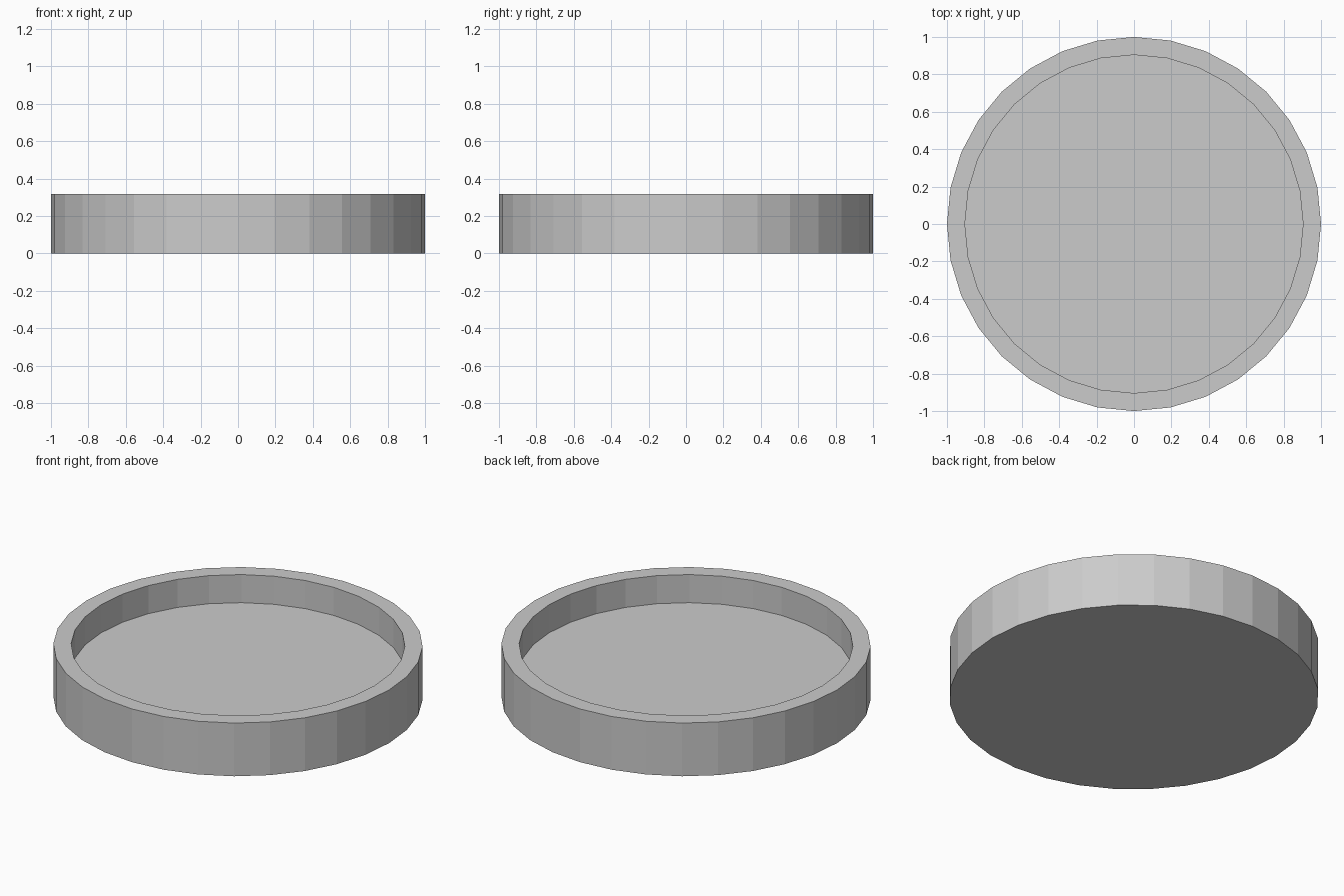
import bpy, bmesh
from math import sin, cos, pi

if "Cube" in bpy.data.objects:
    bpy.data.objects.remove(bpy.data.objects["Cube"])

SIDES = 32
# Wall profile (radius, height): bottom edge, outer rim, inner rim, recessed floor
PROFILE = [(1.0, 0.0), (1.0, 0.318), (0.904, 0.318), (0.904, 0.15)]

bm = bmesh.new()
rings = [[bm.verts.new((r * cos(2 * pi * i / SIDES), r * sin(2 * pi * i / SIDES), z))
          for i in range(SIDES)] for r, z in PROFILE]

# Outer wall, rim and inner wall
for a, b in zip(rings, rings[1:]):
    for i in range(SIDES):
        j = (i + 1) % SIDES
        bm.faces.new((a[i], a[j], b[j], b[i]))

# Underside and recessed floor
bm.faces.new(rings[0][::-1])
bm.faces.new(rings[-1])
bmesh.ops.recalc_face_normals(bm, faces=bm.faces)

mesh = bpy.data.meshes.new("round_tray")
bm.to_mesh(mesh)
bm.free()
tray = bpy.data.objects.new("round_tray", mesh)
bpy.context.collection.objects.link(tray)
